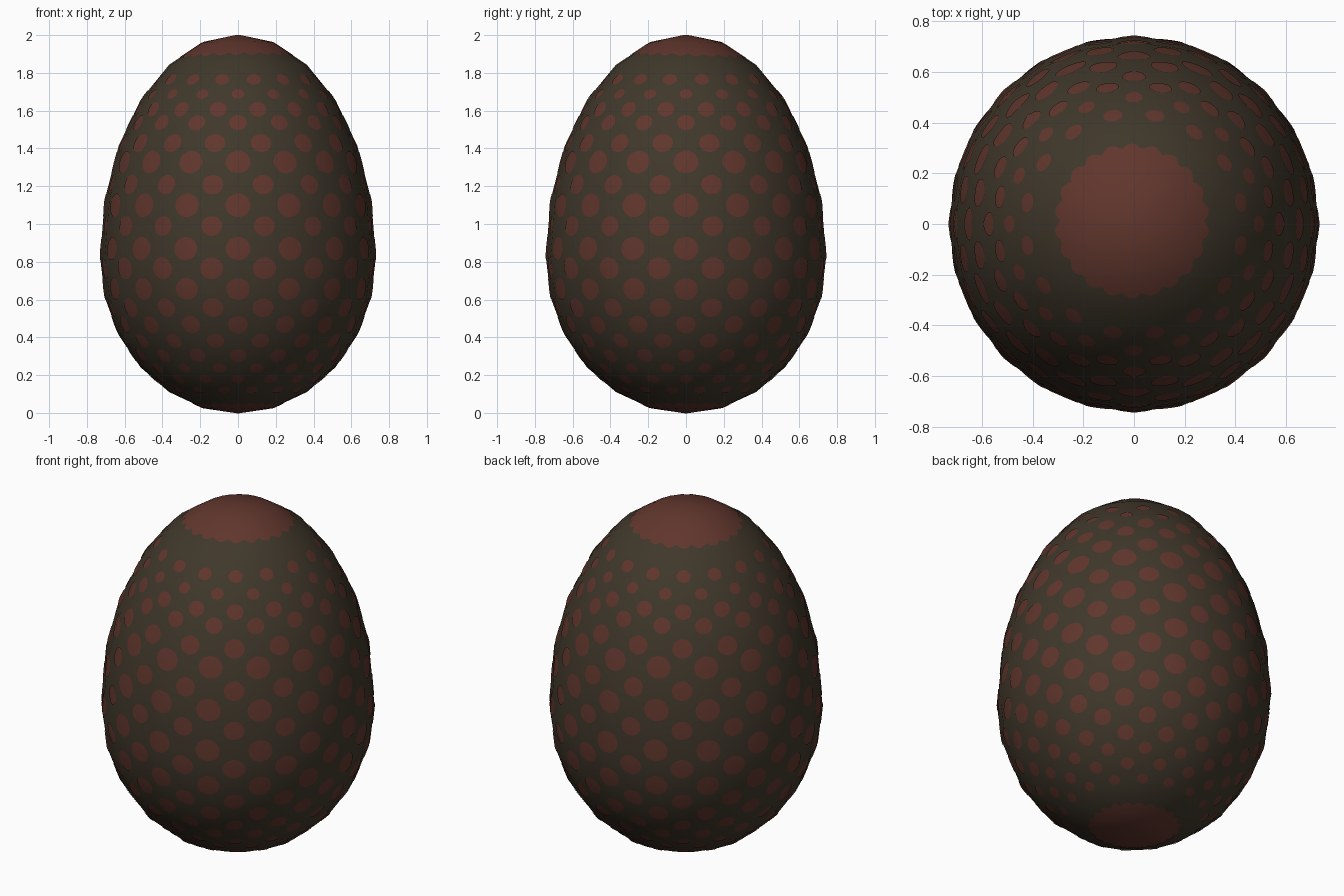
import bpy, bmesh, math
from mathutils import Vector
from mathutils.bvhtree import BVHTree

if "Cube" in bpy.data.objects:
    bpy.data.objects.remove(bpy.data.objects["Cube"])

RX, RY, MID, UP, DOWN = 0.73, 0.742, 0.825, 1.175, 0.825
LIFT = 0.003


def material(name, rgb):
    m = bpy.data.materials.new(name)
    m.diffuse_color = (*rgb, 1)
    m.use_nodes = True
    m.node_tree.nodes["Principled BSDF"].inputs["Base Color"].default_value = m.diffuse_color
    return m


def new_object(name, bm, mat):
    me = bpy.data.meshes.new(name)
    bm.to_mesh(me)
    me.materials.append(mat)
    me.polygons.foreach_set("use_smooth", [True] * len(me.polygons))
    ob = bpy.data.objects.new(name, me)
    bpy.context.collection.objects.link(ob)
    return ob


def egg_normal(p):
    c = UP if p.z > MID else DOWN
    return Vector((p.x / RX**2, p.y / RY**2, (p.z - MID) / c**2)).normalized()


shell_mat = material("dark olive brown", (0.051, 0.039, 0.024))
spot_mat = material("dull red", (0.118, 0.037, 0.026))

# Egg shell: low-poly sphere stretched more upwards than downwards
bm = bmesh.new()
bmesh.ops.create_uvsphere(bm, u_segments=24, v_segments=12, radius=1)
for v in bm.verts:
    x, y, z = v.co
    v.co = (x * RX, y * RY, MID + z * (UP if z > 0 else DOWN))
tree = BVHTree.FromBMesh(bm)
new_object("egg_shell", bm, shell_mat)
bm.free()


def patch(bm, centre, n, radius, rings, segs):
    """Thin round patch laid over the facets; radius(angle) gives (side, up)."""
    side = Vector((0, 0, 1)).cross(n)
    side = side.normalized() if side.length > 1e-4 else Vector((1, 0, 0))
    up = n.cross(side)

    def drop(p):
        hit = tree.ray_cast(p + n * 0.2, -n)[0]
        return bm.verts.new((hit if hit else p) + n * LIFT)

    mid = drop(centre)
    prev = None
    for k in range(1, rings + 1):
        ring = []
        for i in range(segs):
            a = 2 * math.pi * i / segs
            w, h = radius(a)
            f = k / rings
            ring.append(drop(centre + side * (w * f * math.cos(a)) + up * (h * f * math.sin(a))))
        for i in range(segs):
            j = (i + 1) % segs
            if prev:
                bm.faces.new((prev[i], ring[i], ring[j], prev[j]))
            else:
                bm.faces.new((mid, ring[i], ring[j]))
        prev = ring


def finish(name, bm):
    ob = new_object(name, bm, spot_mat)
    bm.free()
    me = ob.data
    me.normals_split_custom_set_from_vertices([egg_normal(v.co) for v in me.vertices])


# Staggered rows of sixteen spots: (height, spot radius)
rows = [(1.77, .038), (1.69, .034), (1.61, .045), (1.54, .047), (1.43, .055),
        (1.33, .066), (1.21, .056), (1.10, .067), (0.99, .056), (0.87, .066),
        (0.765, .062), (0.655, .062), (0.555, .056), (0.465, .052), (0.38, .047),
        (0.30, .044), (0.235, .036), (0.175, .036), (0.12, .030)]
bm = bmesh.new()
for r, (z, size) in enumerate(rows):
    s = (z - MID) / (UP if z > MID else DOWN)
    c = math.sqrt(1 - s * s)
    for i in range(16):
        a = -math.pi / 2 + 2 * math.pi * (i + (0.5 if r % 2 == 0 else 0)) / 16
        p = Vector((RX * c * math.cos(a), RY * c * math.sin(a), z))
        patch(bm, p, egg_normal(p), lambda t: (size, size * 0.94), 3, 18)
finish("spots", bm)

# Scalloped caps at the top and bottom
for name, centre, n, rad in (("top_cap", (-0.008, 0.012, 2.0), 1, 0.297),
                             ("bottom_cap", (0, 0, 0), -1, 0.24)):
    def edge(a):
        r = rad + 0.022 * (abs(math.sin(a * 11)) - 0.6)
        return r, r
    bm = bmesh.new()
    patch(bm, Vector(centre), Vector((0, 0, n)), edge, 14, 144)
    finish(name, bm)
